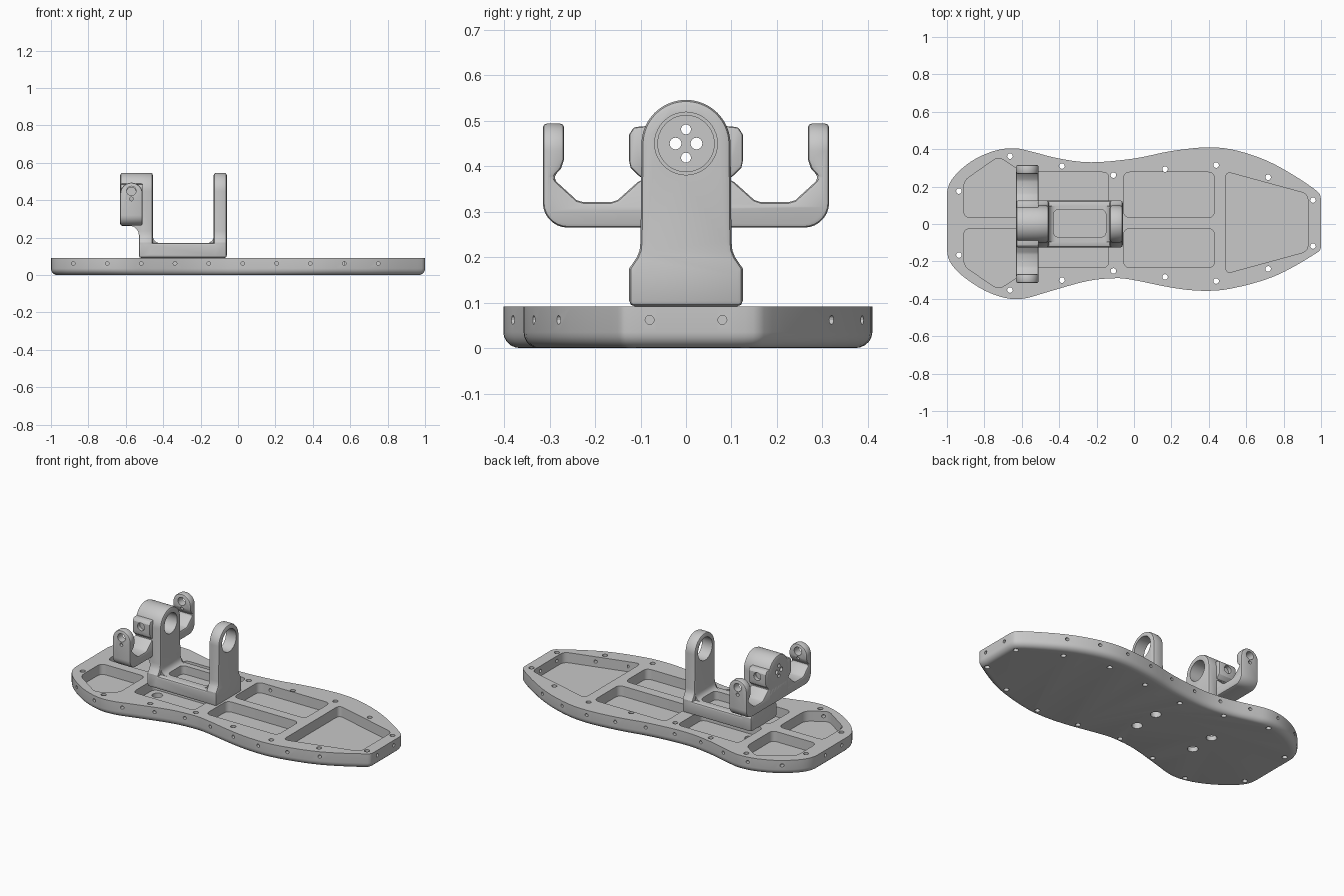
import bpy, bmesh
from math import sin, cos, pi, radians
from mathutils import Vector

if "Cube" in bpy.data.objects:
    bpy.data.objects.remove(bpy.data.objects["Cube"])

SHADE = (0.58, 0.58, 0.58, 1)
grey = bpy.data.materials.new("light grey")
grey.use_nodes = True
grey.diffuse_color = SHADE
grey.node_tree.nodes["Principled BSDF"].inputs["Base Color"].default_value = SHADE


# ---------- helpers ----------
def arc(cx, cy, r, a0=0, a1=360, n=24):
    closed = a1 - a0 == 360
    steps = n if closed else n + 1
    return [(cx + r * cos(radians(a0 + (a1 - a0) * i / n)),
             cy + r * sin(radians(a0 + (a1 - a0) * i / n))) for i in range(steps)]


def rounded(pts, r, n=5):
    """Soften every corner of a polygon."""
    out = []
    for i, p in enumerate(pts):
        p, a, b = Vector(p), Vector(pts[i - 1]), Vector(pts[(i + 1) % len(pts)])
        d = min(r, (a - p).length * 0.45, (b - p).length * 0.45)
        s, e = p + (a - p).normalized() * d, p + (b - p).normalized() * d
        for k in range(n + 1):
            t = k / n
            out.append(tuple(s * (1 - t) ** 2 + p * 2 * t * (1 - t) + e * t * t))
    return out


def smooth_loop(pts, n=4):
    """Closed curve through the given points, kept within the plate length."""
    out, m = [], len(pts)
    for i in range(m):
        a, b, c, d = (Vector(pts[(i + k) % m]) for k in (-1, 0, 1, 2))
        for k in range(n):
            t = k / n
            p = 0.5 * (2 * b + (c - a) * t + (2 * a - 5 * b + 4 * c - d) * t ** 2
                       + (3 * b - a - 3 * c + d) * t ** 3)
            out.append((max(-1, min(1, p.x)), p.y))
    return out


def loft(bm, rings):
    """Skin a stack of equal point rings and cap both ends."""
    rows = [[bm.verts.new(p) for p in ring] for ring in rings]
    bm.faces.new(rows[0])
    bm.faces.new(rows[-1])
    for low, high in zip(rows, rows[1:]):
        for i in range(len(low)):
            j = (i + 1) % len(low)
            bm.faces.new((low[i], low[j], high[j], high[i]))


def prism(bm, pts, axis, lo, hi):
    """Extrude a flat profile along an axis."""
    place = {"x": lambda u, v, w: (w, u, v), "y": lambda u, v, w: (u, w, v),
             "z": lambda u, v, w: (u, v, w)}[axis]
    loft(bm, [[place(u, v, w) for u, v in pts] for w in (lo, hi)])


def make(name, bm):
    bmesh.ops.recalc_face_normals(bm, faces=bm.faces[:])
    mesh = bpy.data.meshes.new(name)
    bm.to_mesh(mesh)
    bm.free()
    mesh.materials.append(grey)
    ob = bpy.data.objects.new(name, mesh)
    bpy.context.collection.objects.link(ob)
    return ob


def solid(name, *parts):
    bm = bmesh.new()
    for part in parts:
        prism(bm, *part)
    return make(name, bm)


def bake(ob):
    dg = bpy.context.evaluated_depsgraph_get()
    mesh = bpy.data.meshes.new_from_object(ob.evaluated_get(dg))
    ob.modifiers.clear()
    ob.data = mesh


def combine(ob, tool, op="DIFFERENCE"):
    mod = ob.modifiers.new(op, "BOOLEAN")
    mod.operation, mod.solver, mod.object = op, "EXACT", tool
    bake(ob)
    bpy.data.objects.remove(tool)


def bevel(ob, width):
    mod = ob.modifiers.new("edge", "BEVEL")
    mod.width, mod.segments, mod.limit_method = width, 2, "ANGLE"
    mod.angle_limit, mod.use_clamp_overlap = radians(40), False
    bake(ob)
    return ob


def finish(ob):
    bpy.ops.object.select_all(action="DESELECT")
    ob.select_set(True)
    bpy.context.view_layer.objects.active = ob
    bpy.ops.object.shade_smooth_by_angle(angle=radians(28))


# ---------- sole plate with a rounded lower edge ----------
outline = smooth_loop([
    (-1, 0.06), (-1, 0.17), (-0.965, 0.25), (-0.87, 0.335), (-0.75, 0.39), (-0.64, 0.405),
    (-0.54, 0.385), (-0.4, 0.35), (-0.23, 0.33), (0, 0.35), (0.2, 0.39), (0.4, 0.41),
    (0.56, 0.39), (0.75, 0.32), (0.96, 0.19), (1, 0.13), (1, 0), (1, -0.12), (0.96, -0.165),
    (0.75, -0.28), (0.52, -0.345), (0.36, -0.357), (0.2, -0.34), (0, -0.3), (-0.1, -0.29),
    (-0.25, -0.305), (-0.45, -0.36), (-0.58, -0.397), (-0.68, -0.397), (-0.8, -0.355),
    (-0.92, -0.275), (-0.985, -0.2), (-1, -0.13), (-1, -0.03)])
levels = [(0.035 * (1 - cos(a)), 0.035 * (1 - sin(a)))
          for a in (pi / 2 * (1 - k / 5) for k in range(6))]
levels.append((0, 0.092))
bm = bmesh.new()
loft(bm, [[(x * (1 - d), y * (1 - d / 0.38), z) for x, y in outline] for d, z in levels])
sole = make("sole_plate", bm)

# pockets in the top
pockets = [[(0.49, 0.28), (0.93, 0.16), (0.93, -0.145), (0.49, -0.265)]]
for near, far, tip in ((0.035, 0.277, 0.36), (-0.025, -0.233, -0.35)):
    pockets.append([(-0.055, near), (0.43, near), (0.43, far), (-0.055, far)])
    pockets.append([(-0.55, near), (-0.135, near), (-0.135, far), (-0.55, far)])
    pockets.append([(-0.91, near), (-0.61, near), (-0.61, tip * 0.79), (-0.725, tip),
                    (-0.91, tip * 0.64)])
combine(sole, solid("pocket_cutter", *[(rounded(p, 0.035), "z", 0.03, 0.2) for p in pockets]))

# rim holes and mounting holes
rim = ((-0.936, 0.171), (-0.663, 0.358), (-0.385, 0.305), (-0.11, 0.256),
       (0.166, 0.288), (0.439, 0.31), (0.717, 0.245), (0.957, 0.123))
holes = [(arc(x, s * y + 0.005, 0.015, n=16), "z", -0.1, 0.2) for x, y in rim for s in (-1, 1)]
holes += [(arc(x, y, 0.03, n=20), "z", -0.05, 0.06) for x in (-0.49, -0.09) for y in (-0.08, 0.08)]
combine(sole, solid("rim_hole_cutter", *holes))

# small holes around the side wall
holes = [(arc(y, 0.062, 0.01, n=12), "x", x * 0.92, x * 1.05) for x in (-1, 1) for y in (-0.08, 0.08)]
for i in range(10):
    x = -0.88 + i * 0.181
    for s in (-1, 1):
        edge = min((p for p in outline if p[1] * s > 0.1), key=lambda p: abs(p[0] - x))[1]
        holes.append((arc(x, 0.062, 0.01, n=12), "y", edge + s * 0.03, edge - s * 0.09))
combine(sole, solid("side_hole_cutter", *holes))
finish(sole)

# ---------- ankle bracket: base, two round-topped uprights, rear housing ----------
crown = arc(0, 0.448, 0.098, 0, 180, 28)
right_foot = [(0.125, 0.092), (0.125, 0.175), (0.108, 0.2), (0.102, 0.215), (0.1, 0.235)]
face = right_foot + crown + [(-y, z) for y, z in reversed(right_foot)]
housing = [(0.099, 0.263)] + crown + [(-0.099, 0.263)]
block = [(-0.125, 0.092), (0.125, 0.092), (0.125, 0.171), (-0.125, 0.171)]

bracket = bevel(solid("ankle_bracket", (block, "x", -0.53, -0.06)), 0.012)
for profile, lo, hi in ((face, -0.13, -0.06), (face, -0.53, -0.455), (housing, -0.63, -0.455)):
    combine(bracket, bevel(solid("upright", (profile, "x", lo, hi)), 0.012), "UNION")

# fillets where the uprights meet the base and the housing
fillets = [arc(-0.167, 0.208, 0.037, -90, 0, 6) + [(-0.11, 0.208), (-0.11, 0.15), (-0.167, 0.15)],
           arc(-0.418, 0.208, 0.037, -180, -90, 6) + [(-0.418, 0.15), (-0.475, 0.15), (-0.475, 0.208)],
           arc(-0.58, 0.213, 0.05, 0, 90, 6) + [(-0.58, 0.285), (-0.5, 0.285), (-0.5, 0.213)]]
for profile in fillets:
    combine(bracket, solid("fillet", (profile, "y", -0.095, 0.095)), "UNION")

# bearing bores, bolt circle and floor recess
slot = rounded([(-0.43, -0.07), (-0.15, -0.07), (-0.15, 0.077), (-0.43, 0.077)], 0.03)
combine(bracket, solid("bore_cutter",
                       (arc(0, 0.45, 0.069, n=40), "x", -0.2, 0),
                       (arc(0, 0.45, 0.062, n=40), "x", -0.57, -0.4),
                       (slot, "z", 0.12, 0.3)))
bolts = [(-0.023, 0.45, 0.013), (0.023, 0.45, 0.013), (0, 0.481, 0.011), (0, 0.419, 0.011)]
combine(bracket, solid("bolt_cutter", *[(arc(y, z, r, n=16), "x", -0.7, -0.5)
                                        for y, z, r in bolts]))
finish(bracket)

# ---------- cradle with two upright arms ----------
half = [(0.315, 0.6), (0.268, 0.6), (0.268, 0.415), (0.275, 0.395), (0.292, 0.376),
        (0.285, 0.366), (0.24, 0.325), (0.225, 0.321), (0.165, 0.321), (0.15, 0.326),
        (0.101, 0.37)]
corner = arc(0.26, 0.32, 0.055, -90, 0, 7)
cradle_face = corner + half + [(-y, z) for y, z in reversed(corner + half)]
arm_side = [(-0.63, 0.2), (-0.51, 0.2)] + arc(-0.57, 0.434, 0.06, 0, 180, 20)
cradle = solid("cradle_arms", (cradle_face, "x", -0.8, -0.3))
combine(cradle, solid("arm_round", (arm_side, "y", -1, 1)), "INTERSECT")
bevel(cradle, 0.009)
combine(cradle, solid("arm_hole_cutter", *[(arc(-0.57, z, r, n=20), "y", s * 0.2, s * 0.4)
                                           for s in (-1, 1)
                                           for z, r in ((0.45, 0.025), (0.407, 0.01))]))
finish(cradle)

# ---------- pads on the sides of the bearing housing ----------
for s, label in ((1, "back"), (-1, "front")):
    pad_face = [(0.085, 0.376), (0.101, 0.376), (0.122, 0.397), (0.125, 0.411),
                (0.125, 0.47), (0.115, 0.486), (0.07, 0.49)]
    pad = solid(label + "_pad", ([(s * y, z) for y, z in pad_face], "x", -0.628, -0.51))
    bevel(pad, 0.006)
    combine(pad, solid("pad_hole_cutter", (arc(-0.57, 0.445, 0.024, n=20), "y", s * 0.102, s * 0.2)))
    finish(pad)
